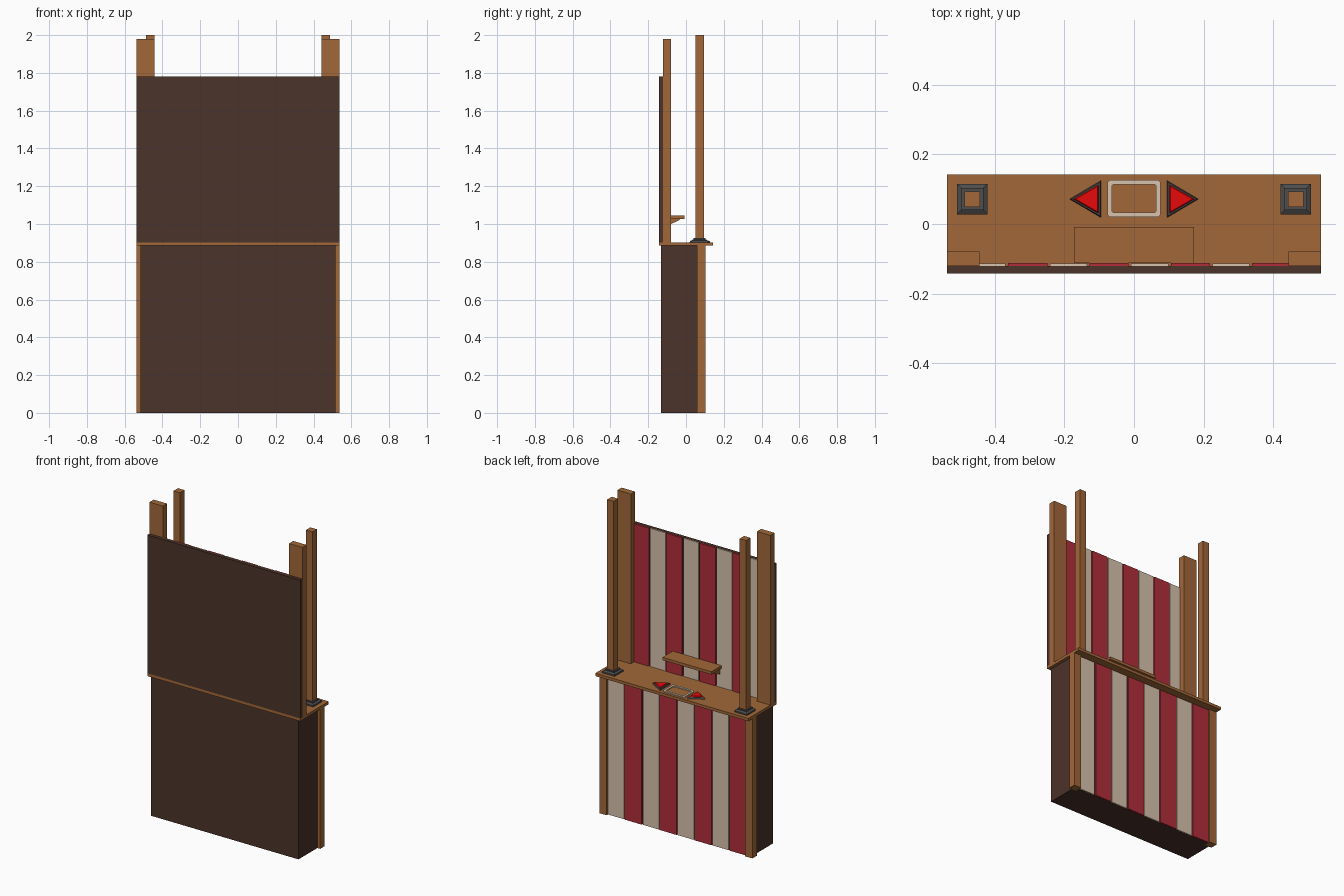
import bpy
import bmesh

start_cube = bpy.data.objects.get("Cube")
if start_cube:
    bpy.data.objects.remove(start_cube, do_unlink=True)


def material(name, r, g, b):
    mat = bpy.data.materials.new(name)
    mat.use_nodes = True
    mat.diffuse_color = (r, g, b, 1)
    shader = next(n for n in mat.node_tree.nodes if n.type == "BSDF_PRINCIPLED")
    shader.inputs["Base Color"].default_value = (r, g, b, 1)
    shader.inputs["Roughness"].default_value = 0.8
    return mat


wood = material("wood brown", 0.36, 0.137, 0.041)
dark_wood = material("dark wood", 0.071, 0.033, 0.023)
stripe_red = material("stripe red", 0.44, 0.027, 0.043)
cream = material("cream", 0.69, 0.55, 0.42)
button_red = material("button red", 0.8, 0.003, 0.003)
iron = material("iron grey", 0.075, 0.075, 0.075)


def add_object(name, bm, mat):
    bmesh.ops.recalc_face_normals(bm, faces=bm.faces)
    mesh = bpy.data.meshes.new(name)
    bm.to_mesh(mesh)
    bm.free()
    mesh.materials.append(mat)
    obj = bpy.data.objects.new(name, mesh)
    bpy.context.collection.objects.link(obj)
    return obj


def loft(name, rings, mat):
    """Solid through matching rings of points, capped at both ends."""
    bm = bmesh.new()
    loops = [[bm.verts.new(p) for p in ring] for ring in rings]
    for low, high in zip(loops, loops[1:]):
        for i in range(len(low)):
            j = (i + 1) % len(low)
            bm.faces.new((low[i], low[j], high[j], high[i]))
    bm.faces.new(loops[0])
    bm.faces.new(loops[-1])
    return add_object(name, bm, mat)


def rect(x0, x1, y0, y1, z):
    return [(x0, y0, z), (x1, y0, z), (x1, y1, z), (x0, y1, z)]


def box(name, x, y, z, mat):
    return loft(name, [rect(*x, *y, z[0]), rect(*x, *y, z[1])], mat)


def stripes(name, left, pitch, y, z, first, second):
    """Eight alternating planks, starting from the model's left."""
    for i in range(8):
        mat = second if i % 2 else first
        gap = 0.002 if mat == stripe_red else 0.005
        proud = 0.009 if mat == stripe_red else 0.007
        x1 = left - i * pitch
        box(f"{name}_{i + 1}", (x1 - pitch + gap, x1 - gap), (y, y + proud), z, mat)


# Cabinet, counter and backboard
box("cabinet", (-0.517, 0.517), (-0.132, 0.057), (0, 0.885), dark_wood)
box("plank_backing", (-0.487, 0.487), (0.057, 0.083), (0, 0.885), dark_wood)
box("counter", (-0.537, 0.537), (-0.142, 0.142), (0.885, 0.903), wood)
box("backboard", (-0.537, 0.537), (-0.142, -0.121), (0.903, 1.78), dark_wood)

# Striped planks
stripes("cabinet_plank", 0.49, 0.1225, 0.083, (0.001, 0.885), cream, stripe_red)
stripes("backboard_plank", 0.454, 0.1168, -0.121, (0.903, 1.779), stripe_red, cream)

for side, s in (("left", 1), ("right", -1)):
    def span(a, b):
        return sorted((s * a, s * b))

    # Posts
    box(f"{side}_cabinet_post", span(0.486, 0.537), (0.057, 0.102), (0, 0.885), wood)
    box(f"{side}_backboard_post", span(0.443, 0.537), (-0.121, -0.079), (0.903, 1.98), wood)
    box(f"{side}_tall_post", span(0.442, 0.487), (0.049, 0.094), (0.903, 2), wood)

    # Stepped post foot
    cx, cy = s * 0.4645, 0.0715
    steps = ((0.044, 0.903), (0.044, 0.912), (0.032, 0.919), (0.032, 0.926))
    loft(f"{side}_post_foot",
         [rect(cx - h, cx + h, cy - h, cy + h, z) for h, z in steps], iron)

    # Arrow button with its rim
    def arrow(base, tip, half, z):
        return [(s * base, cy - half, z), (s * tip, cy, z), (s * base, cy + half, z)]

    loft(f"{side}_arrow_rim", [arrow(0.095, 0.185, 0.053, 0.903),
                               arrow(0.098, 0.18, 0.048, 0.913)], iron)
    loft(f"{side}_arrow_button", [arrow(0.102, 0.174, 0.041, 0.913),
                                  arrow(0.105, 0.168, 0.036, 0.918)], button_red)

    # Shelf bracket
    loft(f"{side}_shelf_bracket",
         [[(x, -0.113, 1.026), (x, -0.03, 1.026), (x, -0.04, 1.018), (x, -0.113, 0.985)]
          for x in span(0.13, 0.16)], wood)

# Shelf
box("shelf", (-0.172, 0.172), (-0.112, -0.009), (1.026, 1.044), wood)


# Cream frame between the arrows
def clipped_rect(hx, hy, c, z):
    corners = [(hx, hy - c), (hx - c, hy), (c - hx, hy), (-hx, hy - c),
               (-hx, c - hy), (c - hx, -hy), (hx - c, -hy), (hx, c - hy)]
    return [(x, y + 0.073, z) for x, y in corners]


bm = bmesh.new()
section = [clipped_rect(0.076, 0.053, 0.006, 0.903), clipped_rect(0.076, 0.053, 0.006, 0.909),
           clipped_rect(0.063, 0.04, 0.003, 0.909), clipped_rect(0.063, 0.04, 0.003, 0.903)]
loops = [[bm.verts.new(p) for p in ring] for ring in section]
for k, ring in enumerate(loops):
    after = loops[(k + 1) % len(loops)]
    for i in range(len(ring)):
        j = (i + 1) % len(ring)
        bm.faces.new((ring[i], ring[j], after[j], after[i]))
add_object("counter_frame", bm, cream)
